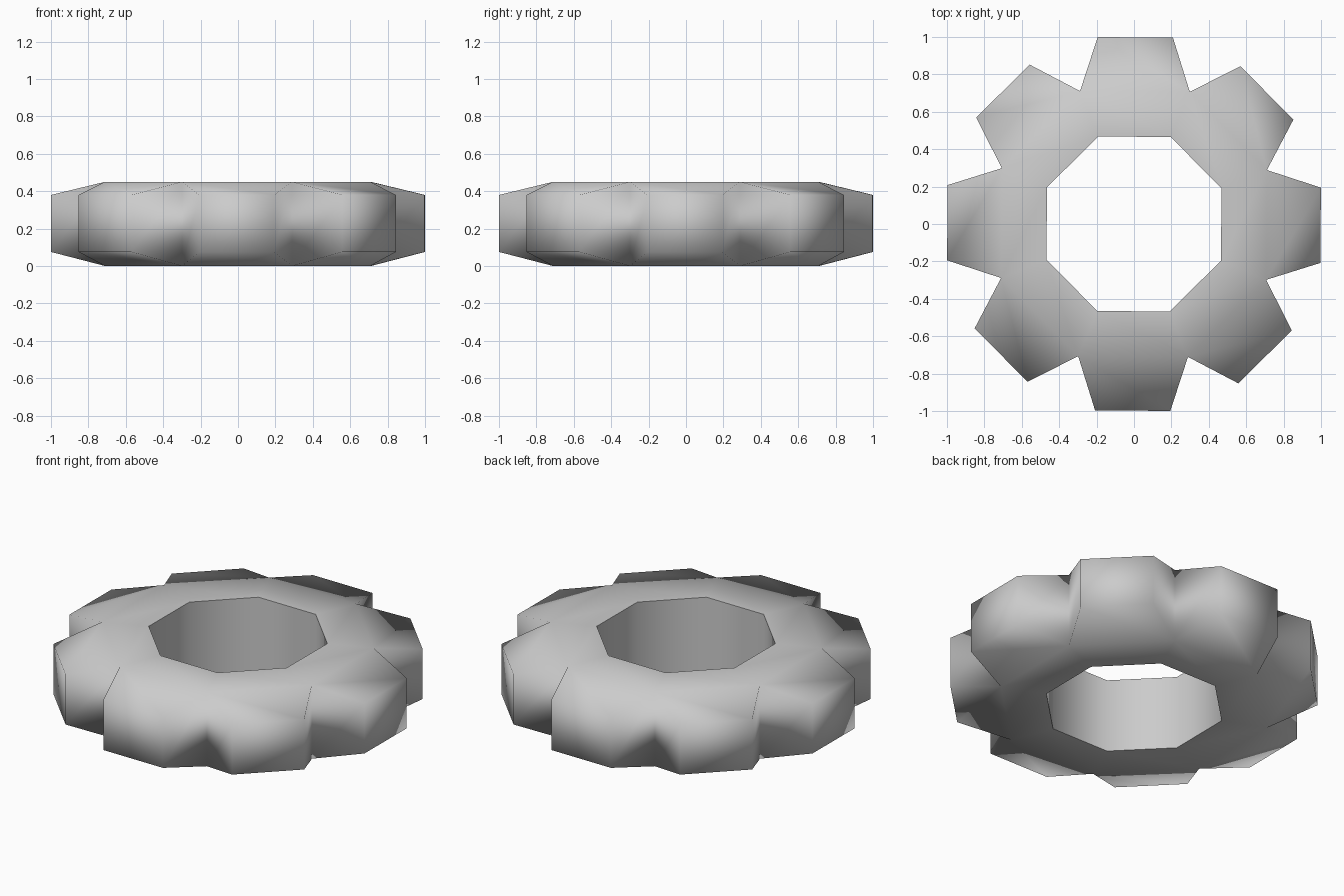
import bpy
import bmesh
from math import radians, cos, sin, pi

cube = bpy.data.objects.get("Cube")
if cube:
    bpy.data.objects.remove(cube, do_unlink=True)

TEETH = 8
STEP = 2 * pi / TEETH
TURN = radians(-0.4)
HEIGHT, TIP_LOW, TIP_HIGH = 0.45, 0.075, 0.38
HOLE_R, ROOT_R, TIP_R = 0.505, 0.767, 1.018
TIP_HALF = radians(11.4)

# Plain grey metal
grey = bpy.data.materials.new("grey_metal")
grey.use_nodes = True
colour = (0.6, 0.6, 0.6, 1)
grey.diffuse_color = colour
grey.node_tree.nodes["Principled BSDF"].inputs["Base Color"].default_value = colour

bm = bmesh.new()


def point(radius, angle, z):
    return bm.verts.new((radius * cos(angle + TURN), radius * sin(angle + TURN), z))


def column(radius, angle, low, high):
    """A bottom and top vertex pair."""
    return point(radius, angle, low), point(radius, angle, high)


hole = [column(HOLE_R, (i - 0.5) * STEP, 0, HEIGHT) for i in range(TEETH)]
root = [column(ROOT_R, (i - 0.5) * STEP, 0, HEIGHT) for i in range(TEETH)]

for i in range(TEETH):
    j = (i + 1) % TEETH
    h0, h1, r0, r1 = hole[i], hole[j], root[i], root[j]
    t0 = column(TIP_R, i * STEP - TIP_HALF, TIP_LOW, TIP_HIGH)
    t1 = column(TIP_R, i * STEP + TIP_HALF, TIP_LOW, TIP_HIGH)
    # Hole wall, then tooth flanks and tip
    for a, b in ((h1, h0), (r0, t0), (t0, t1), (t1, r1)):
        bm.faces.new((a[0], b[0], b[1], a[1]))
    # Ring and tooth slope, above and below
    for a, b, c, d in ((h0, r0, r1, h1), (r0, t0, t1, r1)):
        bm.faces.new((a[1], b[1], c[1], d[1]))
        bm.faces.new((d[0], c[0], b[0], a[0]))

bmesh.ops.recalc_face_normals(bm, faces=bm.faces)

# Smooth everywhere except the crisp rims of the hole
for face in bm.faces:
    face.smooth = True
hole_verts = {v for pair in hole for v in pair}
for edge in bm.edges:
    a, b = edge.verts
    if a in hole_verts and b in hole_verts and abs(a.co.z - b.co.z) < 0.01:
        edge.smooth = False

mesh = bpy.data.meshes.new("gear_wheel")
bm.to_mesh(mesh)
bm.free()
mesh.materials.append(grey)
bpy.context.collection.objects.link(bpy.data.objects.new("gear_wheel", mesh))
